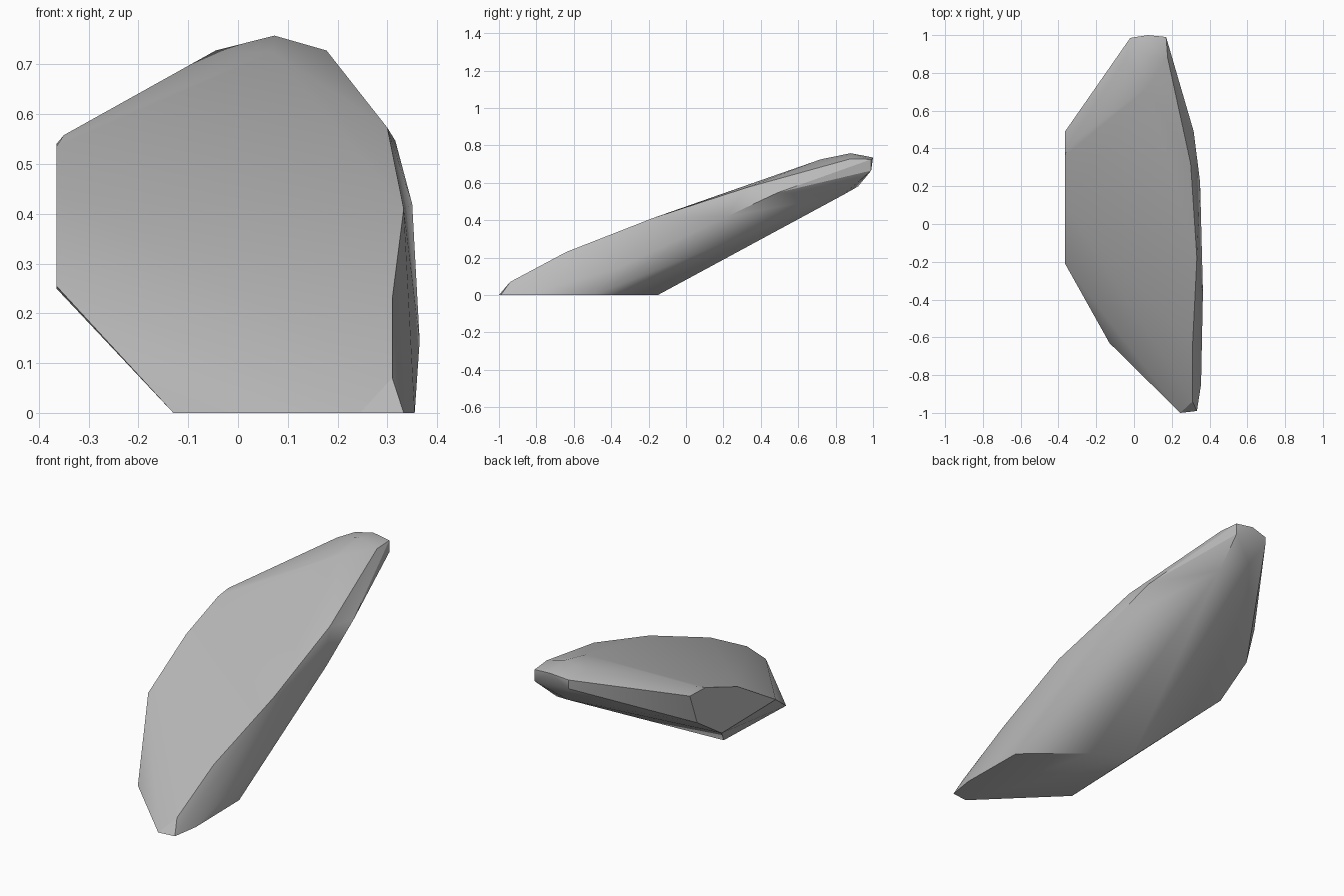
import bpy
import bmesh

# Remove the default cube only
default_cube = bpy.data.objects.get("Cube")
if default_cube is not None:
    bpy.data.objects.remove(default_cube, do_unlink=True)


def flat_material(name, colour):
    material = bpy.data.materials.new(name)
    material.use_nodes = True
    material.diffuse_color = colour
    for node in material.node_tree.nodes:
        if node.type == "BSDF_PRINCIPLED":
            node.inputs["Base Color"].default_value = colour
            node.inputs["Roughness"].default_value = 0.8
    return material


def hull_object(name, outlines, material):
    """Wrap a convex skin around several outlines and shade it softly."""
    bm = bmesh.new()
    for outline in outlines:
        for corner in outline:
            bm.verts.new(corner)
    result = bmesh.ops.convex_hull(bm, input=bm.verts[:])
    loose = [v for v in bm.verts if not v.link_faces]
    bmesh.ops.delete(bm, geom=loose, context="VERTS")
    bmesh.ops.recalc_face_normals(bm, faces=bm.faces[:])
    mesh = bpy.data.meshes.new(name)
    bm.to_mesh(mesh)
    bm.free()
    mesh.materials.append(material)
    rock = bpy.data.objects.new(name, mesh)
    bpy.context.collection.objects.link(rock)
    bpy.ops.object.select_all(action="DESELECT")
    rock.select_set(True)
    bpy.context.view_layer.objects.active = rock
    bpy.ops.object.shade_smooth_by_angle(angle=0.52)
    return rock


# Flat foot resting on the ground
foot = [(-.13, -.63, 0), (-.11, -.15, 0), (.07, -.25, 0), (.35, -.49, 0),
        (.355, -.85, 0), (.333, -.99, 0), (.245, -1, 0)]

# Broken flat side
flat_side = [(-.365, -.21, .255), (-.365, .1, .44), (-.365, .36, .535),
             (-.365, .49, .54), (-.365, .43, .38), (-.365, .23, .25)]

# Widest ridge along the long curved side
side_ridge = [(.365, -.36, .145), (.35, .22, .42), (.316, .49, .547)]

# Rim of the broad sloping upper face
upper_rim = [(.31, -.94, .07), (.31, -.64, .23), (.333, -.18, .41),
             (.3, .32, .573), (.07, .72, .725), (.178, .88, .728),
             (.073, .88, .758), (-.045, .87, .728), (-.35, .42, .558)]

# Blunt raised end, with the underside corners below it
raised_end = [(.17, .99, .725), (.17, .99, .665), (.074, 1, .735),
              (-.02, .985, .72), (-.02, .985, .675),
              (.03, .92, .58), (.15, .84, .535)]

stone_grey = flat_material("stone grey", (.5, .5, .5, 1))
hull_object("leaning_rock_slab",
            [foot, flat_side, side_ridge, upper_rim, raised_end],
            stone_grey)
